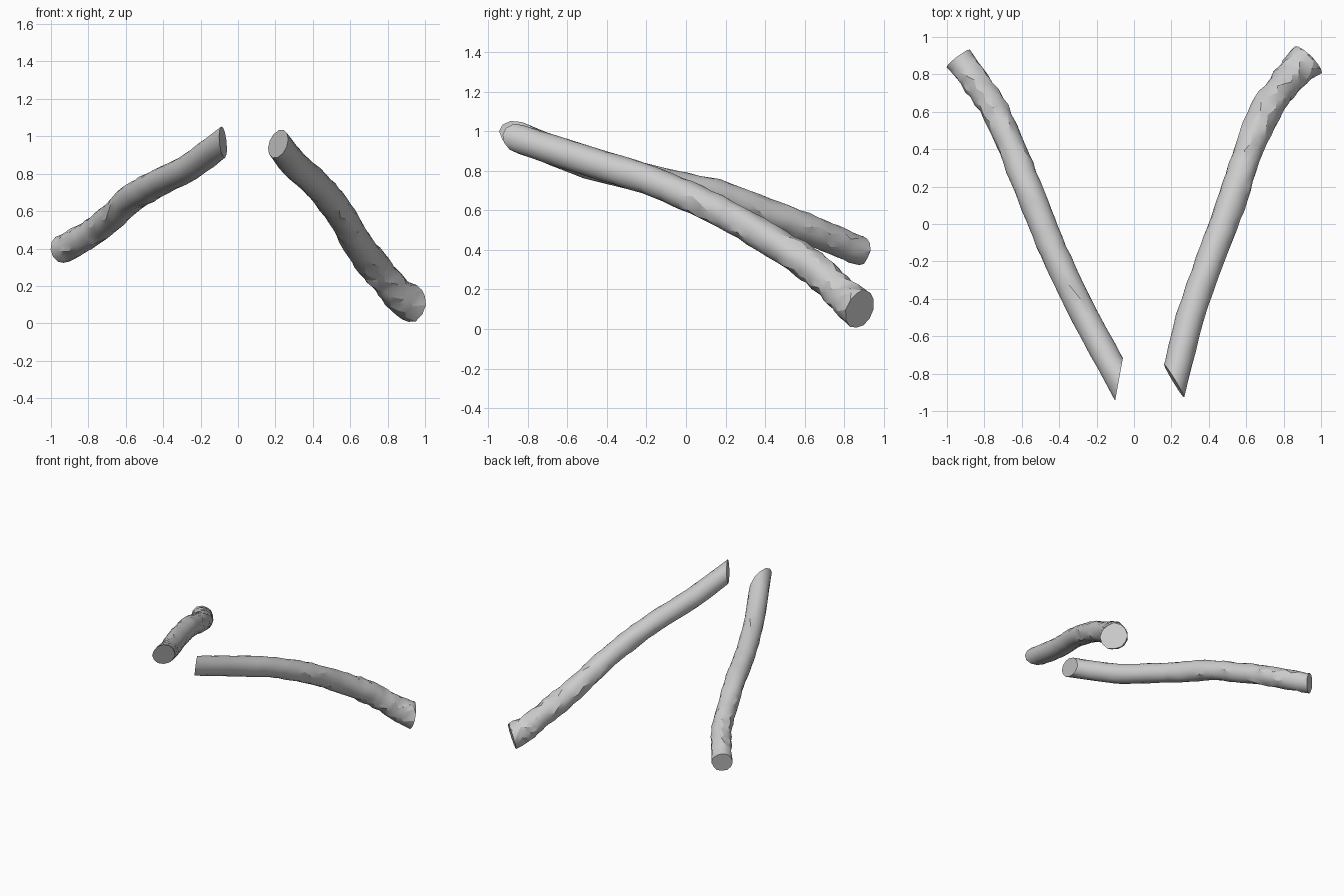
import bpy, bmesh, math, random
from mathutils import Vector

random.seed(4)
SIDES = 12
STEPS = 4

if "Cube" in bpy.data.objects:
    bpy.data.objects.remove(bpy.data.objects["Cube"], do_unlink=True)

wood = bpy.data.materials.new("pale grey")
wood.use_nodes = True
wood.diffuse_color = (0.6, 0.6, 0.6, 1)
wood.node_tree.nodes["Principled BSDF"].inputs["Base Color"].default_value = (0.6, 0.6, 0.6, 1)


def smooth_path(points):
    """Catmull-Rom samples through (x, y, z, radius) points."""
    p = [Vector(q) for q in points]
    p = [p[0] * 2 - p[1]] + p + [p[-1] * 2 - p[-2]]
    out = []
    for a, b, c, d in zip(p, p[1:], p[2:], p[3:]):
        for i in range(STEPS):
            t = i / STEPS
            out.append(0.5 * (b * 2 + (c - a) * t + (a * 2 - b * 5 + c * 4 - d) * t * t
                              + (b * 3 - a - c * 3 + d) * t ** 3))
    return out + [p[-2]]


def branch(name, points, front_cut, back_cut, rough):
    path = smooth_path(points)
    centres = [q.xyz for q in path]
    last = len(path) - 1
    cuts = {0: Vector(front_cut).normalized(), last: Vector(back_cut).normalized()}
    bm = bmesh.new()
    rings = []
    for i, q in enumerate(path):
        axis = (centres[min(i + 1, last)] - centres[max(i - 1, 0)]).normalized()
        side = axis.cross(Vector((0, 0, 1))).normalized()
        up = side.cross(axis)
        ring = []
        for k in range(SIDES):
            ang = math.tau * (k + 0.5 * (i % 2)) / SIDES
            grow = rough * min(1, i / last + 0.25)
            r = q.w * (1 + random.uniform(-grow, grow))
            v = centres[i] + (side * math.cos(ang) + up * math.sin(ang)) * r
            # slanted saw cuts: keep every ring point behind both cut planes
            for end, n in cuts.items():
                over = (v - centres[end]).dot(n)
                if i == end or over > 0:
                    v = v - axis * (over / axis.dot(n))
            ring.append(bm.verts.new(v))
        rings.append(ring)
    # bark as staggered triangles
    for i in range(last):
        a, b = rings[i], rings[i + 1]
        for k in range(SIDES):
            n = (k + 1) % SIDES
            if i % 2 == 0:
                bm.faces.new((a[k], a[n], b[k]))
                bm.faces.new((a[n], b[n], b[k]))
            else:
                bm.faces.new((a[k], a[n], b[n]))
                bm.faces.new((a[k], b[n], b[k]))
    # flat sawn ends
    bm.faces.new(rings[0])
    bm.faces.new(rings[-1])
    bmesh.ops.dissolve_degenerate(bm, dist=0.0005, edges=bm.edges)
    bmesh.ops.recalc_face_normals(bm, faces=bm.faces)
    mesh = bpy.data.meshes.new(name)
    bm.to_mesh(mesh)
    bm.free()
    mesh.materials.append(wood)
    obj = bpy.data.objects.new(name, mesh)
    bpy.context.collection.objects.link(obj)
    bpy.ops.object.select_all(action="DESELECT")
    obj.select_set(True)
    bpy.context.view_layer.objects.active = obj
    bpy.ops.object.shade_smooth_by_angle(angle=math.radians(24))


# left branch, drooping to the ground with a flared end
branch("left_branch", [
    (0.215, -0.84, 0.96, 0.073), (0.30, -0.50, 0.85, 0.076), (0.405, -0.20, 0.757, 0.076),
    (0.48, 0.0, 0.675, 0.077), (0.55, 0.20, 0.58, 0.078), (0.615, 0.40, 0.465, 0.078),
    (0.70, 0.60, 0.34, 0.085), (0.775, 0.71, 0.25, 0.082), (0.85, 0.80, 0.165, 0.088),
    (0.93, 0.88, 0.10, 0.098)],
    (-0.86, -0.5, 0.1), (0.67, 0.7, -0.25), 0.07)

# right branch, with a gentler bend
branch("right_branch", [
    (-0.08, -0.83, 0.968, 0.073), (-0.26, -0.50, 0.835, 0.074), (-0.405, -0.20, 0.763, 0.074),
    (-0.49, 0.0, 0.715, 0.076), (-0.57, 0.20, 0.67, 0.075), (-0.65, 0.40, 0.59, 0.074),
    (-0.74, 0.60, 0.515, 0.074), (-0.84, 0.75, 0.45, 0.074), (-0.94, 0.885, 0.395, 0.074)],
    (0.98, -0.18, 0.0), (-0.6, 0.78, -0.15), 0.07)
